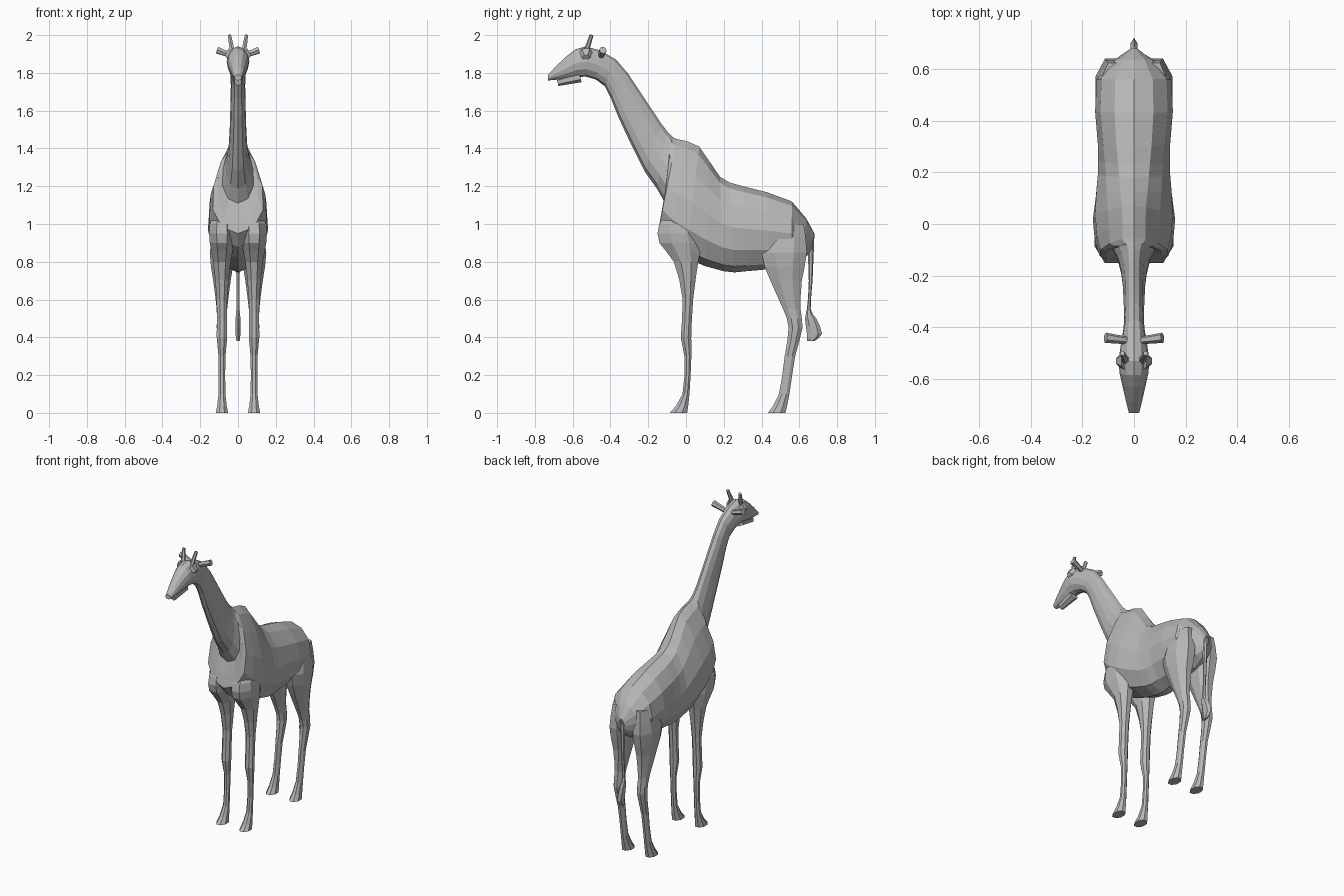
import bpy
import bmesh
import math
from mathutils import Vector

cube = bpy.data.objects.get("Cube")
if cube:
    bpy.data.objects.remove(cube)

grey = bpy.data.materials.new("plain grey")
grey.use_nodes = True
tone = (0.48, 0.48, 0.48, 1)
grey.diffuse_color = tone
grey.node_tree.nodes["Principled BSDF"].inputs["Base Color"].default_value = tone


def finish(name, bm, mirrored):
    """Turn the bmesh into a flat-shaded part, doubled across x if mirrored."""
    bmesh.ops.recalc_face_normals(bm, faces=bm.faces[:])
    mesh = bpy.data.meshes.new(name)
    bm.to_mesh(mesh)
    bm.free()
    mesh.materials.append(grey)
    part = bpy.data.objects.new(name, mesh)
    bpy.context.collection.objects.link(part)
    if mirrored:
        modifier = part.modifiers.new("mirror", "MIRROR")
        modifier.use_mirror_merge = False


def refine(stations):
    """Add a smoothly interpolated station between each neighbouring pair."""
    points = [Vector(s) for s in stations]
    padded = points[:1] + points + points[-1:]
    result = points[:1]
    for before, start, end, after in zip(padded, padded[1:], padded[2:], padded[3:]):
        middle = (start + end) / 2
        result += [middle + (start + end - before - after) / 16, end]
    return result


def loft(name, rings, mirrored=False):
    """Skin neighbouring rings and close both ends."""
    bm = bmesh.new()
    loops = [[bm.verts.new(point) for point in ring] for ring in rings]
    for lower, upper in zip(loops, loops[1:]):
        for i in range(len(lower)):
            bm.faces.new((lower[i - 1], lower[i], upper[i], upper[i - 1]))
    bm.faces.new(loops[0])
    bm.faces.new(loops[-1])
    finish(name, bm, mirrored)


def trunk_ring(station, sides=12):
    """Section from belly to back; wider low down near the shoulders."""
    top_y, top_z, low_y, low_z, half = station
    low, top = Vector((0, low_y, low_z)), Vector((0, top_y, top_z))
    pear = max(0, 1 - 3 * abs(top_y + low_y) / 2)
    ring = []
    for i in range(sides):
        angle = math.tau * i / sides
        height = (1 - math.cos(angle)) / 2
        width = half * math.sin(angle) * (1 + pear * (0.5 - height))
        ring.append(low.lerp(top, height) + Vector((width, 0, 0)))
    return ring


def limb(name, x, stations, sides=8, mirrored=True):
    """Level sections; each station is height, y, half depth, half width."""
    rings = []
    for z, y, depth, width in refine(stations):
        angles = [math.tau * (i + 0.5) / sides for i in range(sides)]
        rings.append([(x + width * math.cos(a), y + depth * math.sin(a), z)
                      for a in angles])
    loft(name, rings, mirrored)


def spike(name, start, end, start_radius, end_radius, mirrored=True):
    """Tapered six-sided stub between two points."""
    start, end = Vector(start), Vector(end)
    axis = end - start
    bm = bmesh.new()
    bmesh.ops.create_cone(bm, cap_ends=True, segments=6, radius1=start_radius,
                          radius2=end_radius, depth=axis.length)
    turn = Vector((0, 0, 1)).rotation_difference(axis).to_matrix()
    for vert in bm.verts:
        vert.co = turn @ vert.co + (start + end) / 2
    finish(name, bm, mirrored)


# Trunk, neck and head: back point, belly point and half width, rump to muzzle
trunk = [
    (.68, .95, .66, .85, .02),
    (.56, 1.12, .56, .78, .145),
    (.3, 1.2, .32, .75, .14),
    (.18, 1.25, .2, .75, .14),
    (.07, 1.41, 0, .82, .15),
    (-.05, 1.45, -.15, .95, .13),
    (-.08, 1.47, -.11, 1.11, .08),
    (-.13, 1.53, -.22, 1.28, .05),
    (-.25, 1.71, -.36, 1.57, .04),
    (-.37, 1.87, -.43, 1.73, .04),
    (-.53, 1.94, -.53, 1.78, .06),
    (-.63, 1.89, -.62, 1.77, .045),
    (-.73, 1.79, -.73, 1.76, .02),
]
loft("body_neck_and_head", [trunk_ring(station) for station in refine(trunk)])

# Front legs from shoulder to hoof
limb("front_legs", .085, [
    (1.1, -.02, .05, .03),
    (1, -.04, .11, .07),
    (.9, -.03, .12, .07),
    (.8, 0, .07, .05),
    (.6, .01, .03, .03),
    (.4, 0, .03, .03),
    (.3, .01, .02, .02),
    (.1, 0, .02, .02),
    (0, -.04, .05, .035),
])

# Hind legs from thigh to hoof
limb("hind_legs", .085, [
    (1, .54, .09, .04),
    (.85, .52, .13, .07),
    (.7, .53, .09, .05),
    (.55, .56, .05, .03),
    (.45, .58, .04, .03),
    (.3, .55, .03, .02),
    (.1, .52, .03, .02),
    (0, .48, .05, .035),
])

# Tail with its tuft
limb("tail", 0, [
    (.95, .66, .02, .015),
    (.7, .66, .01, .01),
    (.55, .65, .01, .01),
    (.5, .66, .03, .015),
    (.42, .68, .04, .015),
    (.38, .66, .02, .01),
], sides=6, mirrored=False)

# Head details
spike("horns", (.03, -.53, 1.91), (.045, -.5, 2), .015, .01)
spike("ears", (.03, -.45, 1.89), (.11, -.44, 1.92), .015, .02)
spike("brows", (.03, -.53, 1.9), (.06, -.53, 1.88), .04, .02)
spike("lower_jaw", (0, -.56, 1.78), (0, -.68, 1.75), .03, .02, mirrored=False)
